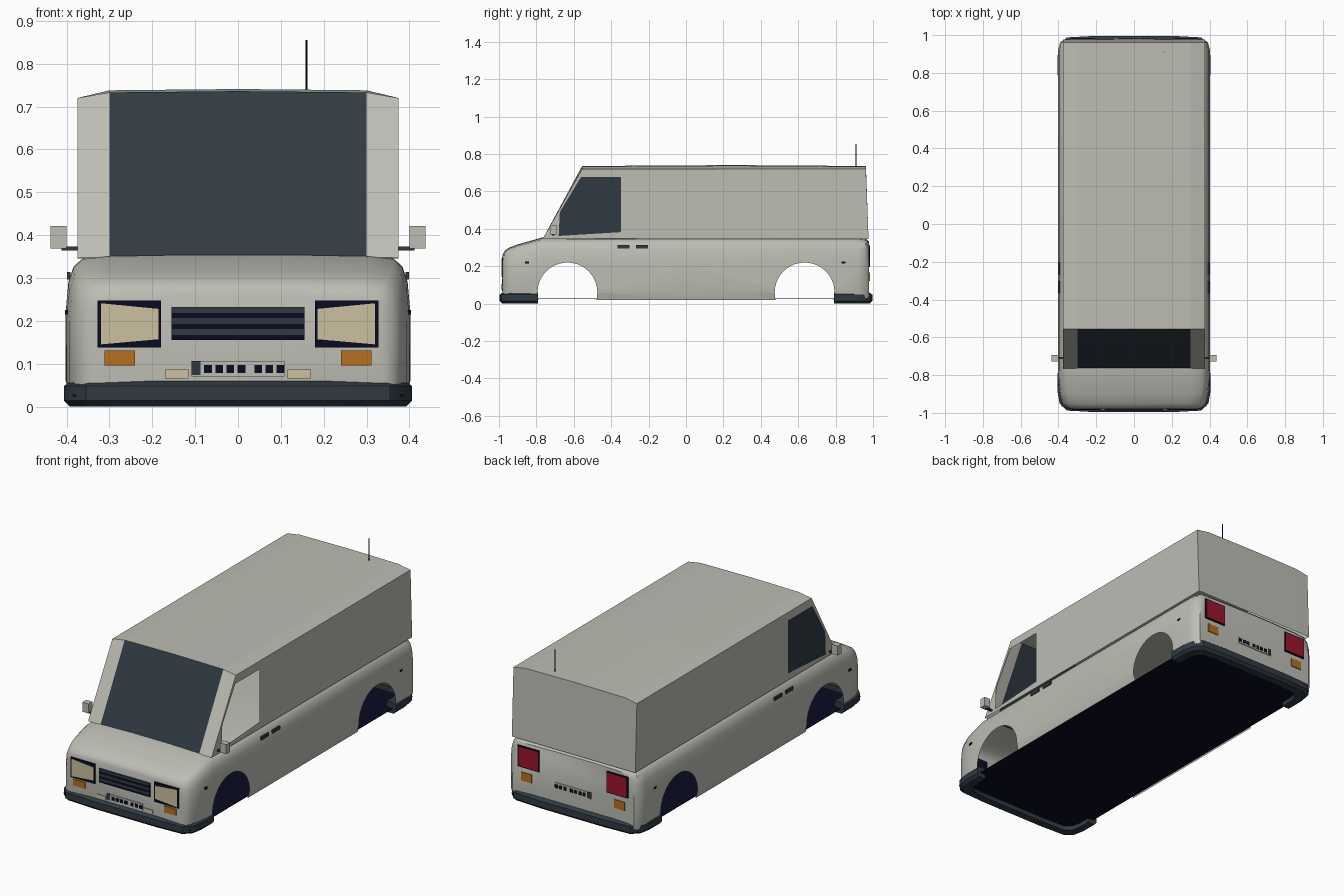
import bpy, bmesh, math

if "Cube" in bpy.data.objects:
    bpy.data.objects.remove(bpy.data.objects["Cube"])


def material(name, rgb):
    m = bpy.data.materials.new(name)
    m.use_nodes = True
    m.diffuse_color = (*rgb, 1)
    m.node_tree.nodes["Principled BSDF"].inputs["Base Color"].default_value = (*rgb, 1)
    return m


PAINT = material("warm grey paint", (0.51, 0.51, 0.46))
DARK = material("dark slate", (0.03, 0.042, 0.055))
NAVY = material("black navy", (0.003, 0.003, 0.016))
CREAM = material("cream lamp", (0.6, 0.53, 0.35))
ORANGE = material("orange lamp", (0.47, 0.16, 0.015))
RED = material("red lamp", (0.33, 0.008, 0.025))


def finish(name, bm, *mats, fix=True, smooth=False):
    if fix:
        bmesh.ops.recalc_face_normals(bm, faces=bm.faces[:])
    mesh = bpy.data.meshes.new(name)
    bm.to_mesh(mesh)
    bm.free()
    for m in mats:
        mesh.materials.append(m)
    ob = bpy.data.objects.new(name, mesh)
    bpy.context.collection.objects.link(ob)
    if smooth:
        smooth_object(ob)
    return ob


def activate(ob):
    bpy.ops.object.select_all(action="DESELECT")
    ob.select_set(True)
    bpy.context.view_layer.objects.active = ob


def smooth_object(ob):
    activate(ob)
    bpy.ops.object.shade_smooth_by_angle(angle=math.radians(38))


def loft(bm, rings, caps=True, closed=True):
    rows = [[bm.verts.new(p) for p in ring] for ring in rings]
    n = len(rows[0])
    for a, b in zip(rows, rows[1:]):
        for i in range(n if closed else n - 1):
            j = (i + 1) % n
            bm.faces.new((a[i], a[j], b[j], b[i]))
    if caps:
        bm.faces.new(rows[0])
        bm.faces.new(rows[-1])


def plate(name, outline, y, mat, depth=0.008):
    """Thin panel with an (x, z) outline, centred on y."""
    bm = bmesh.new()
    loft(bm, [[(x, y + s * depth / 2, z) for x, z in outline] for s in (-1, 1)])
    return finish(name, bm, mat)


def rect(x0, x1, z0, z1):
    return [(x0, z0), (x1, z0), (x1, z1), (x0, z1)]


def box(name, xs, ys, zs, mat):
    return plate(name, rect(*xs, *zs), sum(ys) / 2, mat, ys[1] - ys[0])


# Lower body: cross-sections lofted from nose to tail
section = [(0.975, 0), (1, 0.12), (1, 0.6), (0.985, 0.8), (0.955, 0.91),
           (0.9, 0.97), (0.75, 0.99), (0.3, 1)]
stations = [(-0.98, 0.34, 0.262), (-0.972, 0.363, 0.28), (-0.95, 0.381, 0.298),
            (-0.9, 0.394, 0.317), (-0.85, 0.4, 0.331), (-0.77, 0.402, 0.354),
            (0, 0.402, 0.357), (0.92, 0.402, 0.355), (0.96, 0.392, 0.35),
            (0.978, 0.37, 0.333)]
rings = []
for y, w, top in stations:
    half = [(w * fx, y, 0.02 + (top - 0.02) * fz) for fx, fz in section]
    rings.append(half + [(-x, y, z) for x, y, z in reversed(half)])
bm = bmesh.new()
loft(bm, rings)
body = finish("lower_body", bm, PAINT)

# Wheel arches cut through, then the shell is hollowed
ARCH_Y, ARCH_Z, ARCH_R = 0.634, 0.06, 0.16
for side in (-1, 1):
    bm = bmesh.new()
    circle = [(ARCH_Y * side + ARCH_R * math.cos(a), ARCH_Z + ARCH_R * math.sin(a))
              for a in (math.tau * i / 40 for i in range(40))]
    loft(bm, [[(x, y, z) for y, z in circle] for x in (-0.6, 0.6)])
    cutter = finish("arch_cutter", bm)
    cutter.hide_render = True
    mod = body.modifiers.new("arch", "BOOLEAN")
    mod.object, mod.operation, mod.solver = cutter, "DIFFERENCE", "EXACT"
    activate(body)
    bpy.ops.object.modifier_apply(modifier=mod.name)
    bpy.data.objects.remove(cutter)


def inner(f):
    on_arch = all(abs(math.hypot(abs(v.co.y) - ARCH_Y, v.co.z - ARCH_Z) - ARCH_R) < 0.004
                  for v in f.verts)
    return (on_arch and abs(f.normal.x) < 0.1) or f.calc_center_median().z < 0.024


bm = bmesh.new()
bm.from_mesh(body.data)
bmesh.ops.delete(bm, geom=[f for f in bm.faces if inner(f)], context="FACES")
for f in bm.faces:
    f.material_index = 0
bm.to_mesh(body.data)
bm.free()
smooth_object(body)
box("underbody_floor", (-0.385, 0.385), (-0.965, 0.965), (0.024, 0.028), NAVY)

# Upper body: open shell, glass on one side window, open on the other
bm = bmesh.new()


def face(points, index=0):
    bm.faces.new([bm.verts.new(p) for p in points]).material_index = index


outer = [(-0.765, 0.348), (-0.555, 0.72), (0.962, 0.72), (0.976, 0.345)]
hole = [(-0.678, 0.365), (-0.672, 0.49), (-0.56, 0.675), (-0.35, 0.675), (-0.35, 0.385)]
A, B, C, D = outer
panels = [[A, B, hole[2], hole[1], hole[0]], [B, C, hole[3], hole[2]],
          [C, D, hole[4], hole[3]], [D, A, hole[0], hole[4]]]
W = 0.375
for s in (-1, 1):
    for panel in panels:
        face([(s * W, y, z) for y, z in panel[::s]][::-1])
face([(-W, y, z) for y, z in hole], 1)
crown = [(-W, 0.72), (-0.3, 0.733), (0, 0.736), (0.3, 0.733), (W, 0.72)]
for (x0, z0), (x1, z1) in zip(crown, crown[1:]):
    glass = int(abs(x0 + x1) < 0.4)
    face([(x0, A[0], A[1]), (x1, A[0], A[1]), (x1, B[0], z1), (x0, B[0], z0)], glass)
    lift0, lift1 = (0.005 * (abs(x) < W) for x in (x0, x1))
    face([(x0, B[0], z0), (x1, B[0], z1), (x1, 0.25, z1 + lift1), (x0, 0.25, z0 + lift0)])
    face([(x0, 0.25, z0 + lift0), (x1, 0.25, z1 + lift1), (x1, C[0], z1), (x0, C[0], z0)])
    face([(x1, D[0], D[1]), (x0, D[0], D[1]), (x0, C[0], z0), (x1, C[0], z1)])
bmesh.ops.remove_doubles(bm, verts=bm.verts[:], dist=0.0005)
finish("upper_body", bm, PAINT, DARK)

# Wrap-around bumpers
half = [(0.4, 0.79), (0.4, 0.88), (0.388, 0.945), (0.35, 0.982), (0.2, 0.99)]
path = half + [(-x, y) for x, y in reversed(half)]
profile = [(-0.05, 0.06), (-0.01, 0.06), (0.006, 0.048), (0.006, 0.014), (-0.008, 0), (-0.05, 0)]
for name, s in (("front_bumper", -1), ("rear_bumper", 1)):
    bm = bmesh.new()
    loft(bm, [[(x * (1 + d / 0.4), s * (y + d * (y - 0.79) / 0.2), z) for d, z in profile]
              for x, y in path])
    finish(name, bm, DARK, smooth=True)

# Nose: grille and lamps
NOSE, TAIL = -0.981, 0.979
plate("grille", rect(-0.155, 0.155, 0.155, 0.232), NOSE, NAVY)
for i in range(3):
    z = 0.167 + 0.0255 * i
    plate("grille_bar", rect(-0.154, 0.154, z, z + 0.014), NOSE - 0.002, DARK)
for s in (-1, 1):
    plate("headlight_frame", rect(s * 0.18, s * 0.328, 0.138, 0.248), NOSE, NAVY)
    plate("headlight", [(s * 0.186, 0.157), (s * 0.32, 0.145), (s * 0.32, 0.241), (s * 0.186, 0.228)],
          NOSE - 0.002, CREAM)
    plate("front_indicator", rect(s * 0.24, s * 0.312, 0.096, 0.131), NOSE, ORANGE)
    plate("fog_lamp", rect(s * 0.115, s * 0.17, 0.066, 0.087), NOSE, CREAM)
    # Tail lamps
    plate("tail_lamp_frame", rect(s * 0.205, s * 0.335, 0.195, 0.312), TAIL, NAVY)
    plate("tail_lamp", rect(s * 0.211, s * 0.329, 0.201, 0.306), TAIL + 0.002, RED)
    plate("rear_indicator", rect(s * 0.25, s * 0.315, 0.122, 0.168), TAIL, ORANGE)

# Registration plates with plain blocks
for y, out, z in ((NOSE, -0.002, 0.07), (TAIL, 0.002, 0.13)):
    plate("registration_plate", rect(-0.109, 0.109, z, z + 0.036), y, PAINT)
    plate("plate_end_block", rect(-0.109, -0.088, z + 0.004, z + 0.036), y + out, DARK)
    for x in (-0.07, -0.044, -0.018, 0.008, 0.047, 0.073, 0.099):
        plate("plate_block", rect(x - 0.009, x + 0.009, z + 0.008, z + 0.027), y + out, NAVY)

# Side fittings: handles, markers, mirrors
for s in (-1, 1):
    for y in (-0.333, -0.235):
        box("door_handle", (s * 0.391, s * 0.399), (y - 0.032, y + 0.032), (0.296, 0.314), DARK)
    for y in (-0.85, 0.842):
        box("side_marker", (s * 0.396, s * 0.404), (y - 0.01, y + 0.01), (0.215, 0.225), NAVY)
    box("mirror_arm", (s * 0.365, s * 0.412), (-0.716, -0.704), (0.364, 0.373), DARK)
    box("mirror", (s * 0.4, s * 0.437), (-0.727, -0.693), (0.369, 0.421), PAINT)

# Roof aerial
bpy.ops.mesh.primitive_cylinder_add(vertices=8, radius=0.0025, depth=0.13, location=(0.16, 0.91, 0.79))
aerial = bpy.context.object
aerial.name = "aerial"
aerial.data.materials.append(NAVY)
